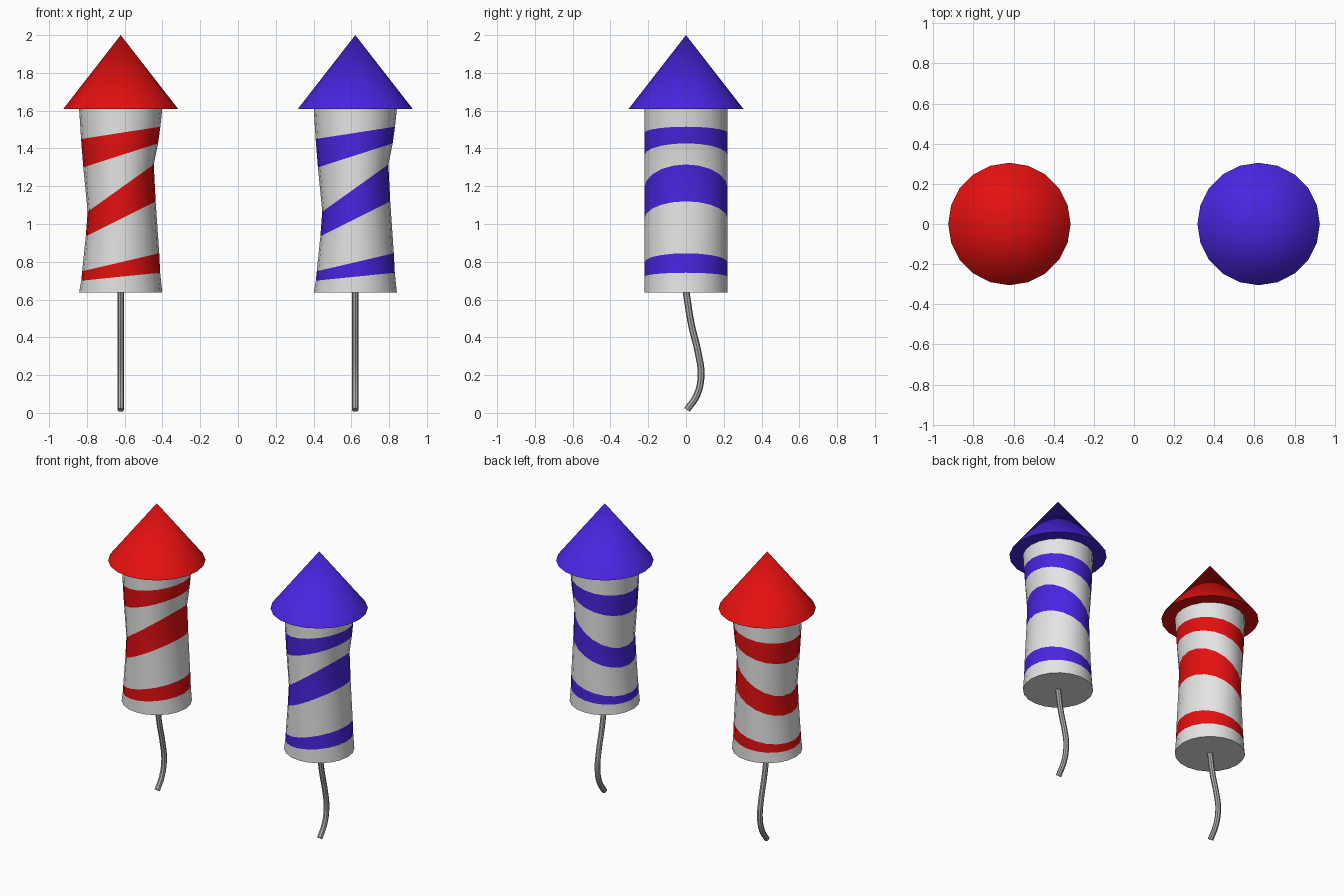
import bpy, bmesh, math

cube = bpy.data.objects.get("Cube")
if cube:
    bpy.data.objects.remove(cube, do_unlink=True)

SIDES = 20
SPACING = 0.621       # distance of each rocket from the middle
BODY_R = 0.22
CONE_R, CONE_Z, TIP_Z = 0.305, 1.608, 2.0


def material(name, colour):
    mat = bpy.data.materials.new(name)
    mat.use_nodes = True
    mat.diffuse_color = (*colour, 1)
    bsdf = next(n for n in mat.node_tree.nodes if n.type == 'BSDF_PRINCIPLED')
    bsdf.inputs["Base Color"].default_value = (*colour, 1)
    return mat


def finish(name, bm, x, mats):
    """Turn a bmesh into a smooth shaded object with sharp rims."""
    bmesh.ops.recalc_face_normals(bm, faces=bm.faces)
    mesh = bpy.data.meshes.new(name)
    bm.to_mesh(mesh)
    bm.free()
    for mat in mats:
        mesh.materials.append(mat)
    obj = bpy.data.objects.new(name, mesh)
    obj.location.x = x
    bpy.context.collection.objects.link(obj)
    mesh.shade_smooth()
    mesh.set_sharp_from_angle(angle=math.radians(35))
    return obj


# Tilted body rings: half width, height on the right, height on the left
RINGS = [(0.22, 0.638, 0.638), (0.209, 0.70, 0.742), (0.204, 0.75, 0.845),
         (0.185, 0.935, 1.12), (0.175, 1.065, 1.315), (0.198, 1.30, 1.427),
         (0.21, 1.45, 1.515), (0.22, CONE_Z, CONE_Z)]


def make_body(name, x, stripe):
    bm = bmesh.new()
    loops = []
    for half, z0, z1 in RINGS:
        loop = []
        for i in range(SIDES):
            a = math.tau * i / SIDES
            c = math.cos(a)
            z = z0 + (z1 - z0) * (1 + c) / 2
            loop.append(bm.verts.new((half * c, BODY_R * math.sin(a), z)))
        loops.append(loop)
    bm.faces.new(loops[0])
    # Every second band is a coloured stripe
    for k, (low, high) in enumerate(zip(loops, loops[1:])):
        for i in range(SIDES):
            j = (i + 1) % SIDES
            face = bm.faces.new((low[i], low[j], high[j], high[i]))
            face.material_index = k % 2
    return finish(name, bm, x, [paper, stripe])


def make_cone(name, x, mat):
    bm = bmesh.new()
    rim = [bm.verts.new((CONE_R * math.cos(math.tau * i / SIDES),
                         CONE_R * math.sin(math.tau * i / SIDES), CONE_Z))
           for i in range(SIDES)]
    tip = bm.verts.new((0, 0, TIP_Z))
    bm.faces.new(rim)
    for i in range(SIDES):
        bm.faces.new((rim[i], rim[(i + 1) % SIDES], tip))
    return finish(name, bm, x, [mat])


# Bent fuse: y and z along its centre line
FUSE = [(0, 0.645), (0.028, 0.47), (0.064, 0.32), (0.08, 0.2),
        (0.058, 0.095), (0.005, 0.016)]


def make_fuse(name, x):
    curve = bpy.data.curves.new(name, 'CURVE')
    curve.dimensions = '3D'
    curve.bevel_depth = 0.018
    curve.bevel_resolution = 2
    curve.resolution_u = 4
    curve.use_fill_caps = True
    spline = curve.splines.new('BEZIER')
    spline.bezier_points.add(len(FUSE) - 1)
    for point, (y, z) in zip(spline.bezier_points, FUSE):
        point.co = (0, y, z)
        point.handle_left_type = point.handle_right_type = 'AUTO'
    curve.materials.append(fuse_grey)
    obj = bpy.data.objects.new(name, curve)
    obj.location.x = x
    bpy.context.collection.objects.link(obj)
    bpy.ops.object.select_all(action='DESELECT')
    obj.select_set(True)
    bpy.context.view_layer.objects.active = obj
    bpy.ops.object.convert(target='MESH')
    bpy.ops.object.shade_smooth_by_angle(angle=math.radians(40))


paper = material("paper white", (0.78, 0.78, 0.78))
fuse_grey = material("fuse grey", (0.42, 0.42, 0.42))
red = material("red", (0.78, 0.005, 0.005))
blue = material("blue violet", (0.068, 0.018, 0.75))

# Two matching rockets
for label, x, colour in (("red", -SPACING, red), ("blue", SPACING, blue)):
    make_body(label + "_rocket_body", x, colour)
    make_cone(label + "_nose_cone", x, colour)
    make_fuse(label + "_fuse", x)
